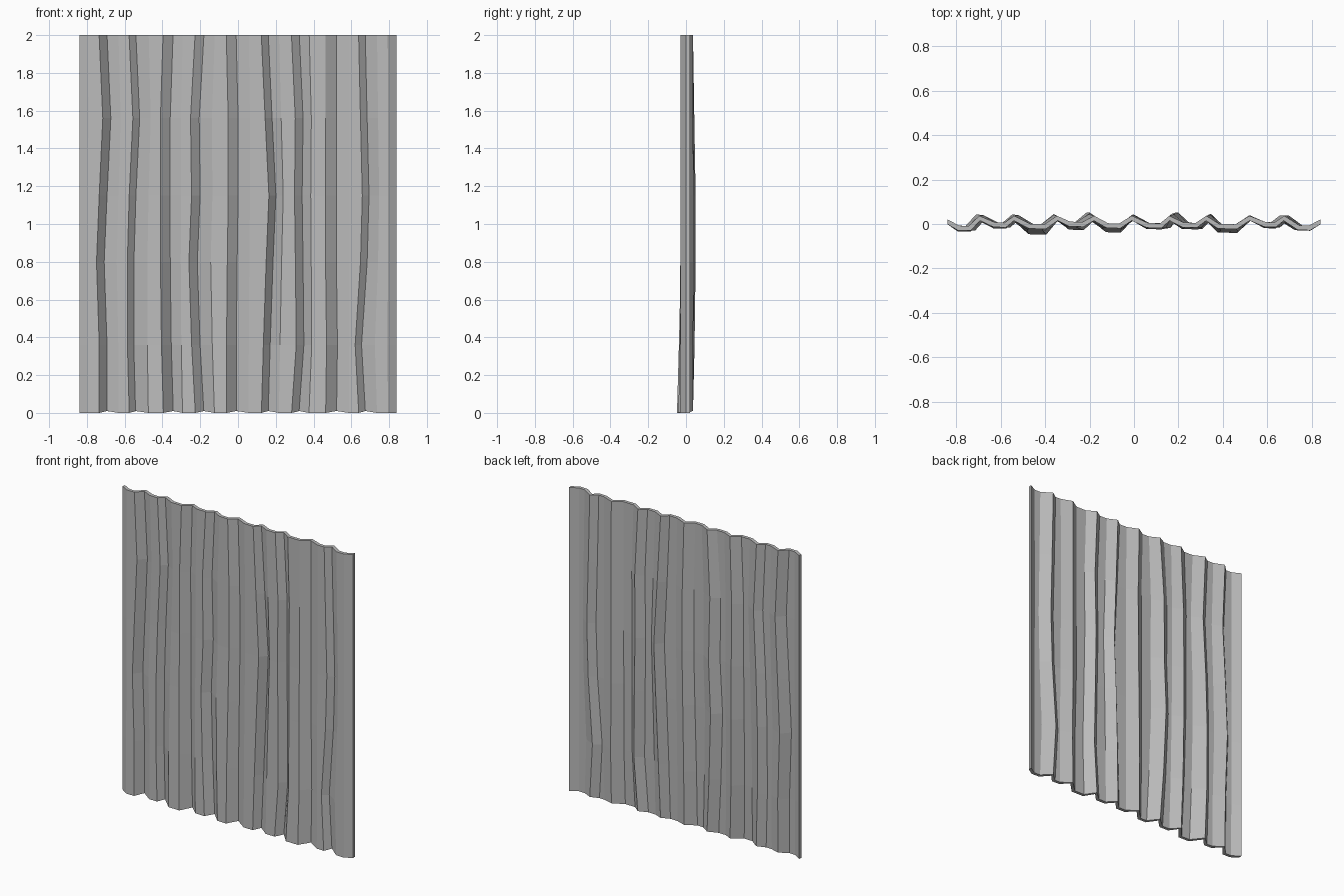
import bpy
import bmesh

# Remove the default object
default_cube = bpy.data.objects.get("Cube")
if default_cube:
    bpy.data.objects.remove(default_cube, do_unlink=True)

HALF_WIDTH = 0.84
THICKNESS = 0.022
UNIT = 0.01

# Heights of the horizontal bends, from hem to top
heights = [0, 0.36, 0.8, 1.15, 1.56, 2]

# How strongly each bend bulges back (ridges) or forward (valleys)
ridge_bulge = [0, 0.6, 1, 1, 0.5, 0]
valley_bulge = [1, 0.6, 0.2, 0, 0, 0]

# Ridges: x at the top, bulge, then sideways drift per height (hundredths)
ridges = [
    (-69.5, 0.5, [0, 0, -1.5, 0, 2, 0]),
    (-54, 0.5, [0, -1, -1, 0, 2, 0]),
    (-34.5, 0.8, [0, -1, -1.5, -1.5, -1.5, 0]),
    (-18, 1.4, [0, -2, -3.5, -2, -2.5, 0]),
    (-1, 0.5, [0, 0, 0.5, 1, 1, 0]),
    (16, 1.4, [0, 1, 2.5, 4, 2, 0]),
    (32.5, 0.8, [0, 2.5, 2, 1.5, 2, 0]),
    (52, 0.2, [0, 0.5, 0, 0, 0, 0]),
    (67.5, 0.2, [0, -2, 1, 2, 1, 0]),
]

# Valleys between ridges: left crease, right crease, depth, forward bulge
valleys = [
    (-79, -74, -1.8, 0.5),
    (-63, -58, -0.3, 0.6),
    (-47, -40, -1, 2.6),
    (-29, -23, 0, 1.5),
    (-12, -6.5, -0.7, 2),
    (6, 12, -0.6, 0.6),
    (22, 28, -0.4, 0.8),
    (38, 46, -1, 1.8),
    (59, 63.5, -0.2, 0.6),
    (74, 79, -1.6, 0.2),
]


def drift(index, row):
    """Sideways drift of a ridge; the outer borders stay straight."""
    if 0 <= index < len(ridges):
        return ridges[index][2][row]
    return 0


def fold_profile(row):
    """Cross-section of the folded sheet at one height."""
    hem = UNIT if row == 0 else 0
    z = heights[row]
    points = [(-HALF_WIDTH, UNIT, z)]
    for i, (left, right, depth, bulge) in enumerate(valleys):
        y = (depth - bulge * valley_bulge[row]) * UNIT
        left_shift = drift(i - 1, row) * 0.6
        right_shift = drift(i, row)
        points.append(((left + left_shift) * UNIT, y, z))
        points.append(((right + right_shift) * UNIT, y - 0.002, z))
        if i < len(ridges):
            x, back, _ = ridges[i]
            y = 0.026 + back * ridge_bulge[row] * UNIT
            points.append(((x + right_shift) * UNIT, y, z + hem))
    points.append((HALF_WIDTH, UNIT, z))
    return points


def front_normal(before, after):
    """Unit direction across the sheet, pointing to the back."""
    dx, dy = after[0] - before[0], after[1] - before[1]
    length = (dx * dx + dy * dy) ** 0.5
    return -dy / length, dx / length


def offset_profile(points, distance):
    """Shift a profile across its own thickness, keeping the borders flush."""
    last = len(points) - 1
    shifted = []
    for i, (x, y, z) in enumerate(points):
        nx, ny = front_normal(points[max(i - 1, 0)], points[min(i + 1, last)])
        if i in (0, last):
            nx, ny = 0, 1
        shifted.append((x + nx * distance, y + ny * distance, z))
    return shifted


# Front and back skins of the sheet, joined around the border
bm = bmesh.new()
skins = []
for side in (-1, 1):
    grid = []
    for row in range(len(heights)):
        outline = offset_profile(fold_profile(row), side * THICKNESS / 2)
        grid.append([bm.verts.new(p) for p in outline])
    skins.append(grid)

for grid in skins:
    for low, high in zip(grid, grid[1:]):
        for i in range(len(low) - 1):
            bm.faces.new((low[i], low[i + 1], high[i + 1], high[i]))

front, back = skins
for row in (0, -1):
    for i in range(len(front[row]) - 1):
        bm.faces.new((front[row][i], front[row][i + 1],
                      back[row][i + 1], back[row][i]))
for column in (0, -1):
    for row in range(len(heights) - 1):
        bm.faces.new((front[row][column], front[row + 1][column],
                      back[row + 1][column], back[row][column]))
bmesh.ops.recalc_face_normals(bm, faces=bm.faces)

mesh = bpy.data.meshes.new("folded_sheet")
bm.to_mesh(mesh)
bm.free()

# Plain grey material
grey = bpy.data.materials.new("plain grey")
grey.use_nodes = True
colour = (0.5, 0.5, 0.5, 1)
grey.diffuse_color = colour
grey.node_tree.nodes["Principled BSDF"].inputs["Base Color"].default_value = colour
mesh.materials.append(grey)

sheet = bpy.data.objects.new("folded_sheet", mesh)
bpy.context.collection.objects.link(sheet)
